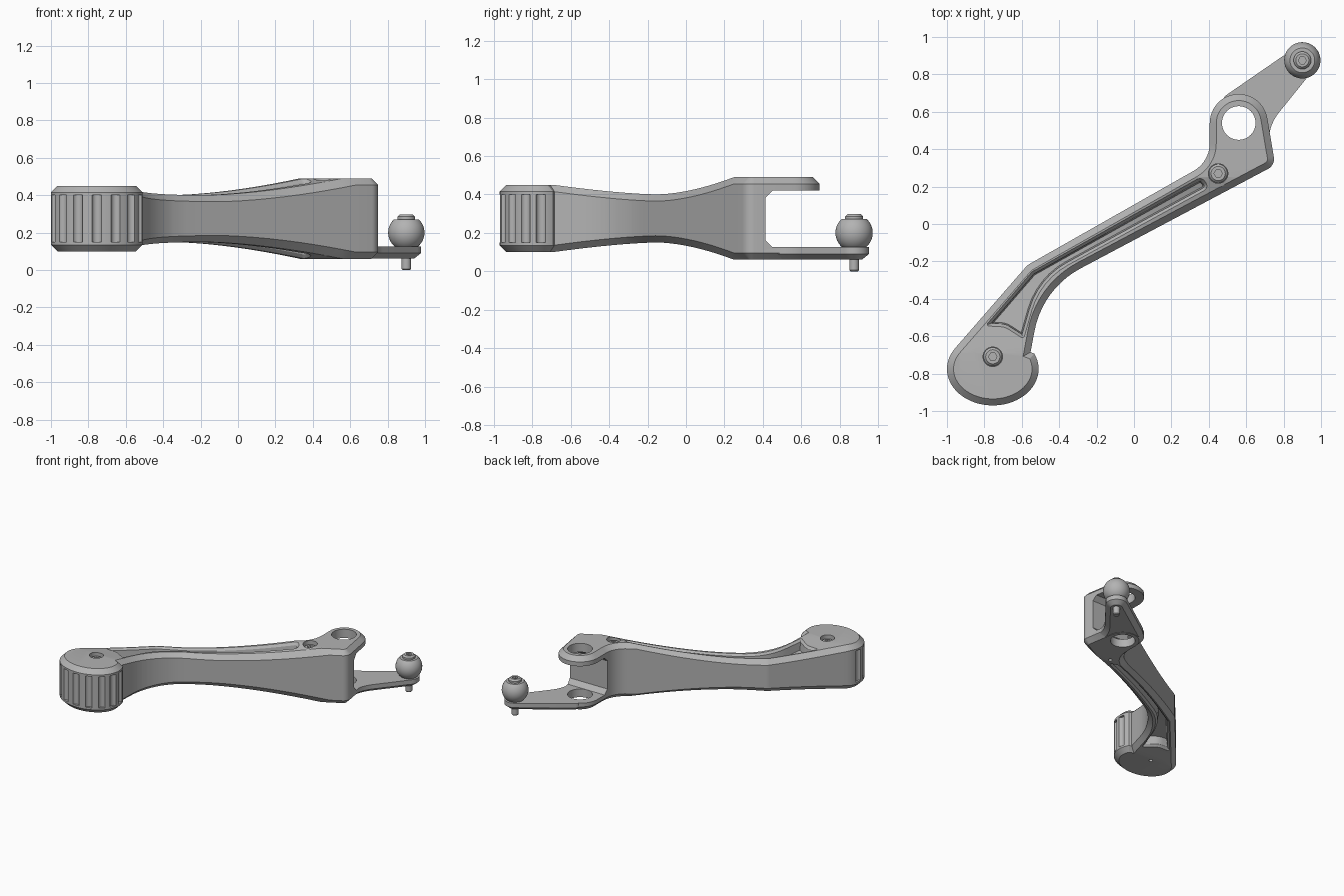
import bpy, bmesh, math
from mathutils import Vector, Matrix

cube = bpy.data.objects.get("Cube")
if cube:
    bpy.data.objects.remove(cube, do_unlink=True)

grey = bpy.data.materials.new("light_grey")
grey.use_nodes = True
COLOUR = (0.45, 0.45, 0.45, 1)
grey.diffuse_color = COLOUR
grey.node_tree.nodes["Principled BSDF"].inputs["Base Color"].default_value = COLOUR

MID = 0.275      # height of the symmetry plane
CHAMFER = 0.035


def half_height(y):
    """Half thickness of the arm: thin waist, thick ends."""
    if y < -0.15:
        return 0.125 + 0.05 * min(1, (-0.15 - y) / 0.54) ** 1.5
    return 0.125 + 0.09 * min(1, (y + 0.15) / 0.4) ** 1.7


def arc(cx, cy, rx, ry, a0, a1, n):
    angles = [math.radians(a0 + (a1 - a0) * i / n) for i in range(n + 1)]
    return [(cx + rx * math.cos(a), cy + ry * math.sin(a), 0) for a in angles]


def rounded(corners, steps=10):
    """Polygon from (x, y, radius) corners, counter-clockwise."""
    pts = []
    for i, (x, y, r) in enumerate(corners):
        p = Vector((x, y))
        if r == 0:
            pts.append(p)
            continue
        a = (Vector(corners[i - 1][:2]) - p).normalized()
        b = (Vector(corners[(i + 1) % len(corners)][:2]) - p).normalized()
        half = a.angle(b) / 2
        centre = p + (a + b).normalized() * r / math.sin(half)
        s = p + a * r / math.tan(half) - centre
        e = p + b * r / math.tan(half) - centre
        turn = s.angle_signed(e)
        for k in range(steps + 1):
            t = -turn * k / steps
            pts.append(centre + Matrix.Rotation(t, 2) @ s)
    return pts


def inset(pts, d):
    out = []
    for i, p in enumerate(pts):
        u = (p - pts[i - 1]).normalized()
        v = (pts[(i + 1) % len(pts)] - p).normalized()
        n = Vector((-u.y - v.y, u.x + v.x)).normalized()
        out.append(p + n * d / max(0.5, n.dot(Vector((-u.y, u.x)))))
    return out


def finish(bm, name):
    bmesh.ops.recalc_face_normals(bm, faces=bm.faces[:])
    mesh = bpy.data.meshes.new(name)
    bm.to_mesh(mesh)
    bm.free()
    mesh.materials.append(grey)
    obj = bpy.data.objects.new(name, mesh)
    bpy.context.collection.objects.link(obj)
    return obj


def slab(name, outline, rings, follow=False):
    """Stack of inset outlines; with follow, heights ride on the arm surface."""
    bm = bmesh.new()
    loops = [[bm.verts.new((p.x, p.y, z)) for p in inset(outline, d)] for d, z in rings]
    for lo, hi in zip(loops, loops[1:]):
        for i in range(len(lo)):
            bm.faces.new((lo[i - 1], lo[i], hi[i], hi[i - 1]))
    caps = [bm.faces.new(loops[0][::-1]), bm.faces.new(loops[-1])]
    bm.normal_update()
    bmesh.ops.triangulate(bm, faces=caps)
    if follow:
        for i in range(24):
            bmesh.ops.bisect_plane(bm, geom=bm.verts[:] + bm.edges[:] + bm.faces[:],
                                   plane_co=(0, -0.69 + i * 0.0409, 0), plane_no=(0, 1, 0))
        for v in bm.verts:
            sign = 1 if v.co.z > 0 else -1
            v.co.z = MID + sign * (half_height(v.co.y) + abs(v.co.z) - 1)
        bm.normal_update()
        bmesh.ops.triangulate(bm, faces=bm.faces[:])
    return finish(bm, name)


def lathe(name, centre, profile, sides=40):
    """Solid of revolution from (radius, z) pairs."""
    bm = bmesh.new()
    loops = [[bm.verts.new((centre[0] + r * math.cos(2 * math.pi * k / sides),
                            centre[1] + r * math.sin(2 * math.pi * k / sides), z))
              for k in range(sides)] for r, z in profile]
    for lo, hi in zip(loops, loops[1:]):
        for i in range(sides):
            bm.faces.new((lo[i - 1], lo[i], hi[i], hi[i - 1]))
    bm.faces.new(loops[0][::-1])
    bm.faces.new(loops[-1])
    return finish(bm, name)


def combine(obj, tool, operation="DIFFERENCE"):
    tool.hide_render = True
    mod = obj.modifiers.new("cut", "BOOLEAN")
    mod.operation, mod.object, mod.solver = operation, tool, "EXACT"
    bpy.context.view_layer.objects.active = obj
    bpy.ops.object.modifier_apply(modifier=mod.name)
    bpy.data.objects.remove(tool, do_unlink=True)


# Arm: round grip, bent waist and head in one chamfered outline
GRIP, HOLE, BALL = (-0.755, -0.775), (0.56, 0.54), (0.9, 0.875)
arm_outline = rounded(
    arc(*GRIP, 0.245, 0.195, 145, 385, 48)
    + [(-0.553, -0.685, 0), (-0.49, -0.346, 0.48), (0.755, 0.315, 0.06)]
    + arc(*HOLE, 0.155, 0.155, 10, 180, 24)
    + [(0.405, 0.333, 0.17), (-0.57, -0.22, 0.08)])
arm = slab("arm", arm_outline, [(CHAMFER, -1), (0, -1 + CHAMFER),
                                (0, 1 - CHAMFER), (CHAMFER, 1)], follow=True)

# Lower plate reaching out to the ball joint
plate_outline = rounded(
    [(0.45, 0.41, 0), (0.715, 0.41, 0), (0.73, 0.54, 0.25)]
    + arc(*BALL, 0.078, 0.078, -40, 125, 20)
    + [(0.48, 0.68, 0.04)])
plate = slab("plate", plate_outline, [(CHAMFER, 0.062), (0, 0.09), (0, 0.13)])
combine(arm, plate, "UNION")

# Fork slot in the head
slot_profile = [(0.415, 0.16), (0.45, 0.125), (1.2, 0.125),
                (1.2, 0.42), (0.45, 0.42), (0.415, 0.385)]
bm = bmesh.new()
face = bm.faces.new([bm.verts.new((0.2, y, z)) for y, z in slot_profile])
ext = bmesh.ops.extrude_face_region(bm, geom=[face])
bmesh.ops.translate(bm, vec=(1, 0, 0),
                    verts=[g for g in ext["geom"] if isinstance(g, bmesh.types.BMVert)])
combine(arm, finish(bm, "slot_cutter"))

# Long tapered channels above and below
channel_outline = rounded([
    (-0.795, -0.545, 0.01), (-0.69, -0.55, 0.1), (-0.59, -0.615, 0.012),
    (-0.50, -0.30, 0.4), (0.405, 0.195, 0.03), (0.36, 0.252, 0.03), (-0.545, -0.255, 0.05)], 6)
for side in (1, -1):
    rings = [(0.022, side * 0.925), (0.015, side * 0.985), (0, side), (-0.012, side * 1.02)]
    combine(arm, slab("channel_cutter", channel_outline, rings, follow=True))

# Bolt hole through the fork, screw counterbores and their small bottom holes
SCREWS = [(-0.755, -0.71), (0.45, 0.27)]
combine(arm, lathe("bolt_cutter", HOLE, [(0.09, -0.1), (0.09, 0.7)], 48))
for c in SCREWS:
    top = MID + half_height(c[1])
    combine(arm, lathe("bore_cutter", c, [(0.052, top - 0.06), (0.052, top + 0.1)]))
    combine(arm, lathe("tip_cutter", c, [(0.014, -0.1), (0.014, 0.14)], 16))

# Finger flutes around the grip
for k in range(-4, 5):
    a = math.radians(270 + 24 * k)
    c = (GRIP[0] + 0.253 * math.cos(a), GRIP[1] + 0.203 * math.sin(a))
    combine(arm, lathe("flute_cutter", c, [(0.027, 0.15), (0.027, 0.4)], 20))


def screw(name, c, top, r, height):
    head = lathe(name, c, [(r, top - height), (r, top - 0.012), (r - 0.012, top)])
    combine(head, lathe("hex_cutter", c, [(r * 0.45, top - 0.018), (r * 0.45, top + 0.1)], 6))
    return head


parts = [arm]
for name, c in zip(("grip_screw", "head_screw"), SCREWS):
    parts.append(screw(name, c, MID + half_height(c[1]) - 0.025, 0.05, 0.05))

# Ball joint: truncated sphere, cap screw and pin below
R, BZ = 0.097, 0.2
angles = [math.radians(-50 + 97 * i / 20) for i in range(21)]
parts.append(lathe("ball", BALL, [(R * math.cos(a), BZ + R * math.sin(a)) for a in angles], 48))
parts.append(screw("ball_screw", BALL, 0.297, 0.047, 0.035))
parts.append(lathe("ball_pin", BALL, [(0.02, 0), (0.025, 0.006), (0.025, 0.1)], 24))

bpy.ops.object.select_all(action="DESELECT")
for p in parts:
    p.select_set(True)
bpy.context.view_layer.objects.active = arm
bpy.ops.object.shade_smooth_by_angle(angle=math.radians(25))
